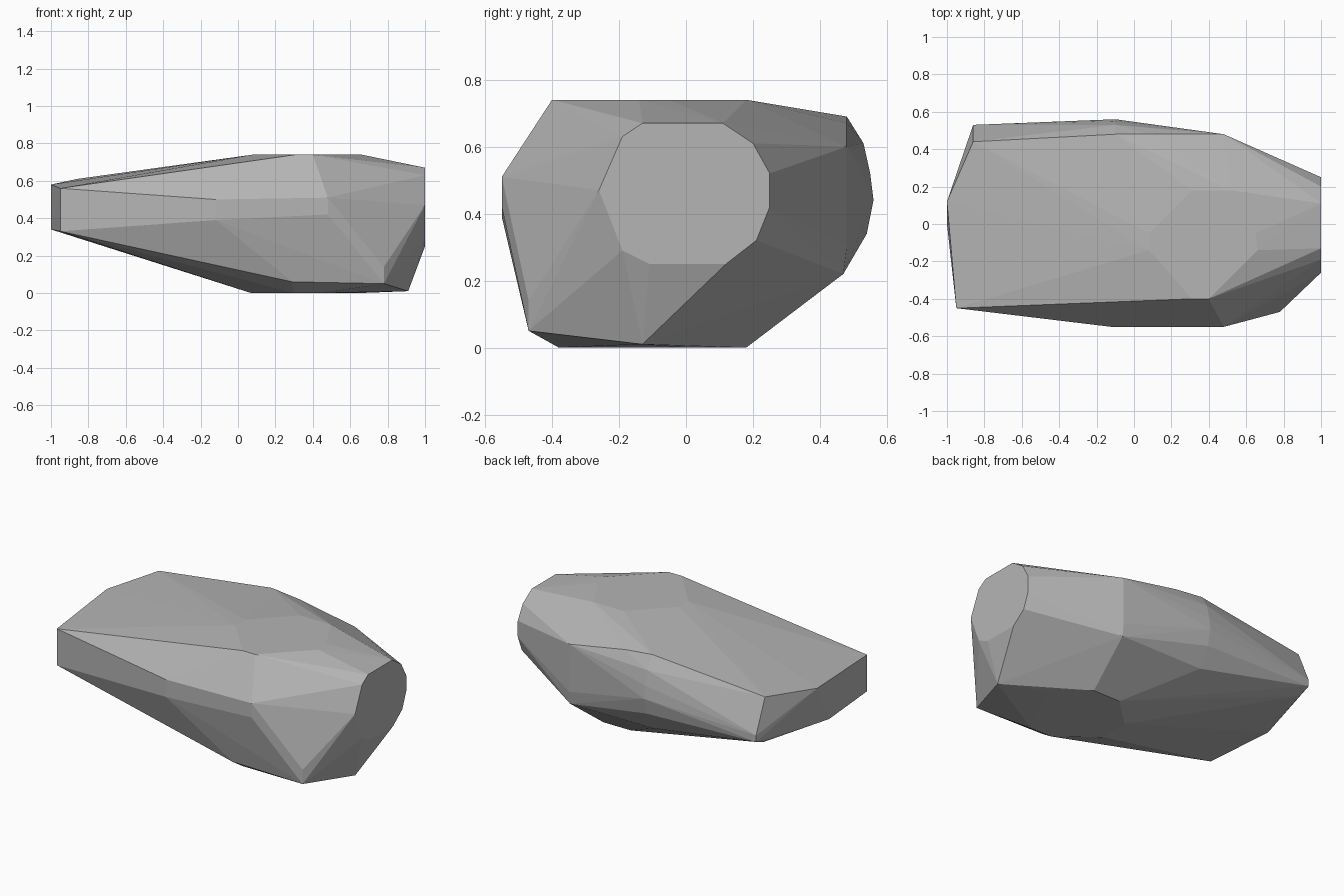
import bpy
import bmesh
import math

# Remove the default cube only
default_cube = bpy.data.objects.get("Cube")
if default_cube:
    bpy.data.objects.remove(default_cube, do_unlink=True)


def make_material(name, colour):
    """Create one plain flat material."""
    material = bpy.data.materials.new(name)
    material.use_nodes = True
    material.diffuse_color = colour
    shader = material.node_tree.nodes["Principled BSDF"]
    shader.inputs["Base Color"].default_value = colour
    shader.inputs["Roughness"].default_value = 0.9
    return material


def across_x(x, *profile):
    """Corner points of a section standing across the length."""
    return [(x, y, z) for y, z in profile]


def level(z, *outline):
    """Corner points of a horizontal outline."""
    return [(x, y, z) for x, y in outline]


def upright(x, y, *heights):
    """Corner points stacked along one vertical edge."""
    return [(x, y, z) for z in heights]


def build_hull(name, corners, material):
    """Wrap the corner points in a faceted convex block."""
    bm = bmesh.new()
    for corner in corners:
        bm.verts.new(corner)
    result = bmesh.ops.convex_hull(bm, input=bm.verts[:])
    buried = [item for item in result["geom_interior"]
              if isinstance(item, bmesh.types.BMVert)]
    bmesh.ops.delete(bm, geom=buried, context="VERTS")
    loose = [vert for vert in bm.verts if not vert.link_faces]
    bmesh.ops.delete(bm, geom=loose, context="VERTS")
    # Merge triangles lying in the same plane into clean facets
    bmesh.ops.dissolve_limit(bm, angle_limit=math.radians(1),
                             verts=bm.verts[:], edges=bm.edges[:])
    bmesh.ops.recalc_face_normals(bm, faces=bm.faces[:])
    mesh = bpy.data.meshes.new(name)
    bm.to_mesh(mesh)
    bm.free()
    mesh.materials.append(material)
    rock = bpy.data.objects.new(name, mesh)
    bpy.context.collection.objects.link(rock)
    return rock


# Broad flat end of the stone
broad_end = across_x(
    1, (-.26, .47), (-.19, .63), (-.13, .67), (.11, .67), (.2, .61),
    (.25, .52), (.25, .42), (.21, .32), (.12, .25), (-.11, .25), (-.19, .29))

# Chipped lower corner beside the broad end
chipped_corner = upright(.78, -.47, .05, .14) + [(.91, -.13, .01)]

# Top and bottom plateaus
top_plateau = level(
    .74, (.4, -.4), (.31, -.4), (.08, -.14), (.08, -.05),
    (.31, .18), (.52, .18), (.65, -.05), (.66, -.14))
bottom_plateau = level(
    0, (.07, -.2), (.07, 0), (.26, .18), (.45, .18),
    (.65, 0), (.45, -.38), (.3, -.38))

# Front bulge
front_bulge = (upright(.48, -.55, .42, .51)
               + upright(-.12, -.55, .39, .5)
               + [(.29, -.47, .06)])

# Rounded back bulge
back_bulge = (across_x(-.1, (.48, .69), (.53, .61), (.55, .52),
                       (.56, .44), (.54, .34), (.47, .22))
              + upright(.48, .48, .3, .6)
              + [(.48, .47, .22), (.09, .48, .67)])

# Narrow bevelled end
narrow_end = (across_x(-.86, (.44, .61), (.53, .4), (.53, .36), (.45, .33))
              + upright(-1, .12, .58) + upright(-1, 0, .34)
              + upright(-.95, -.45, .33, .39, .56))

stone_grey = make_material("stone grey", (.46, .46, .46, 1))
build_hull("rock",
           broad_end + chipped_corner + top_plateau + bottom_plateau
           + front_bulge + back_bulge + narrow_end,
           stone_grey)
